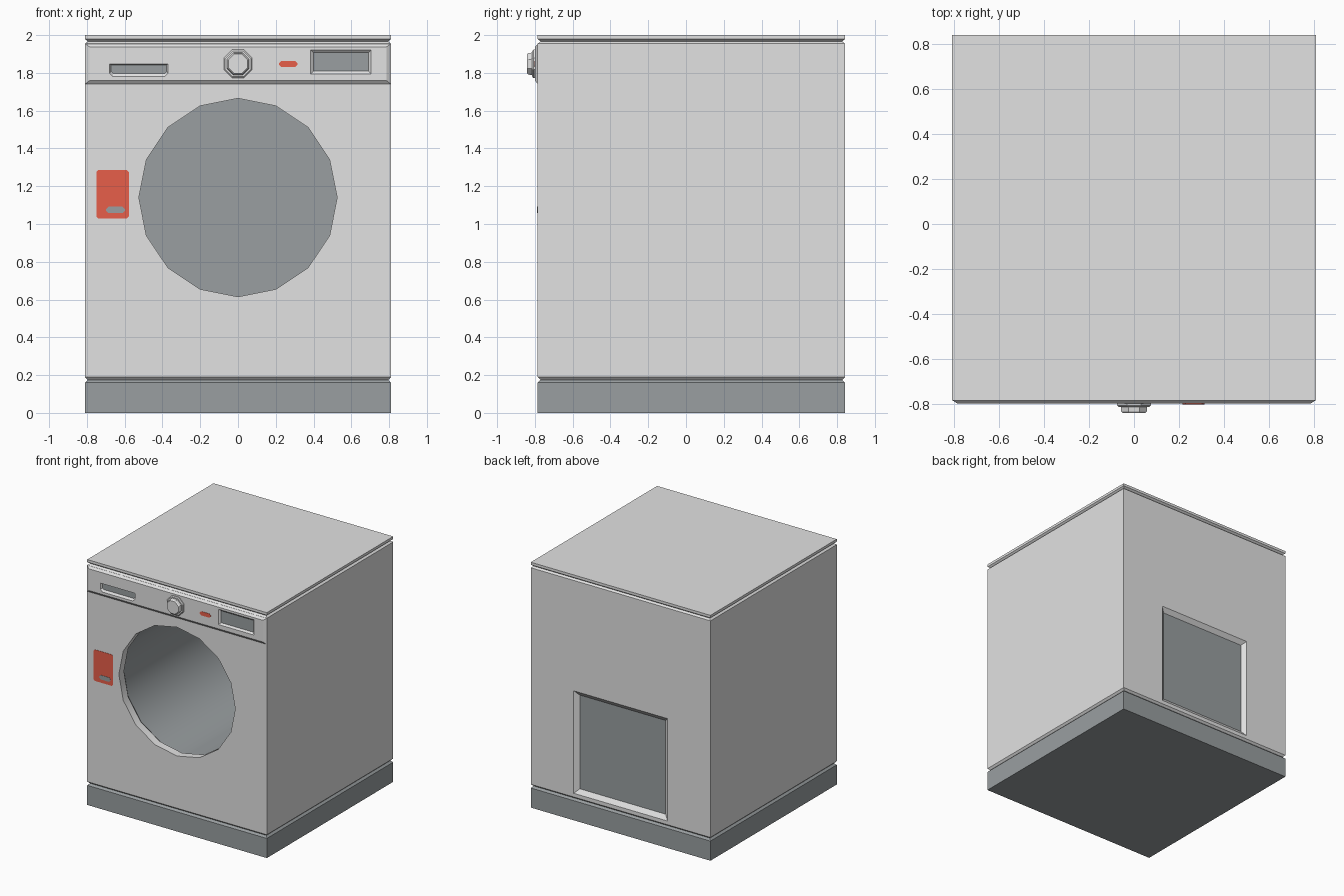
import bpy, bmesh, math

if "Cube" in bpy.data.objects:
    bpy.data.objects.remove(bpy.data.objects["Cube"])


def material(name, rgb):
    m = bpy.data.materials.new(name)
    m.diffuse_color = (*rgb, 1)
    m.use_nodes = True
    m.node_tree.nodes["Principled BSDF"].inputs["Base Color"].default_value = m.diffuse_color
    return m


MATS = [material("casing_white", (0.76, 0.76, 0.76)),
        material("slate_grey", (0.32, 0.345, 0.356)),
        material("accent_red", (0.82, 0.116, 0.07))]
WHITE, GREY, RED = 0, 1, 2


def loft(name, rings, bands, start, end):
    """Skin equal-length rings; bands = colour per band, start/end = cap colours."""
    bm = bmesh.new()
    vs = [[bm.verts.new(p) for p in r] for r in rings]
    n = len(rings[0])
    for a, b, col in zip(vs, vs[1:], bands):
        for i in range(n):
            j = (i + 1) % n
            bm.faces.new((a[i], a[j], b[j], b[i])).material_index = col
    bm.faces.new(vs[0]).material_index = start
    bm.faces.new(vs[-1]).material_index = end
    bmesh.ops.recalc_face_normals(bm, faces=bm.faces)
    me = bpy.data.meshes.new(name)
    bm.to_mesh(me)
    bm.free()
    for m in MATS:
        me.materials.append(m)
    ob = bpy.data.objects.new(name, me)
    bpy.context.collection.objects.link(ob)
    return ob


def flat_rect(z, inset):
    x, y0, y1 = 0.81 - inset, -0.785 + inset, 0.842 - inset
    return [(-x, y0, z), (x, y0, z), (x, y1, z), (-x, y1, z)]


def rect(x0, x1, z0, z1, y, cut_low=0.0, cut_top=0.0):
    """Upright rectangle facing the front, optional cut corners."""
    pts = []
    for x, z, c, sx, sz, order in ((x0, z0, cut_low, 1, 1, 1), (x1, z0, cut_low, -1, 1, -1),
                                   (x1, z1, cut_top, -1, -1, 1), (x0, z1, cut_top, 1, -1, -1)):
        pair = [(x, y, z + sz * c), (x + sx * c, y, z)]
        pts += pair[::order] if c else pair[:1]
    return pts


def circle(r, y, n, cz, turn=0.0):
    return [(r * math.cos(turn + 2 * math.pi * i / n), y,
             cz + r * math.sin(turn + 2 * math.pi * i / n)) for i in range(n)]


def carve(ob, cutters):
    for c in cutters:
        c.hide_render = True
        m = ob.modifiers.new("cut", 'BOOLEAN')
        m.operation, m.solver, m.object = 'DIFFERENCE', 'EXACT', c
    bpy.context.view_layer.update()
    dg = bpy.context.evaluated_depsgraph_get()
    me = bpy.data.meshes.new_from_object(ob.evaluated_get(dg))
    ob.modifiers.clear()
    ob.data = me
    for c in cutters:
        bpy.data.objects.remove(c)


# Cabinet: plinth, lower groove, casing, upper groove, lid
levels = [(0, 0), (0.16, 0), (0.175, 0.015), (0.19, 0), (1.955, 0),
          (1.967, 0.015), (1.979, 0), (2.0, 0)]
cabinet = loft("cabinet", [flat_rect(z, i) for z, i in levels],
               [GREY, GREY] + [WHITE] * 5, GREY, WHITE)

# Drum opening: pale rim, then slightly wider grey drum
drum = [(0.525, -0.9), (0.525, -0.72), (0.54, -0.70), (0.54, 0.5)]
drum_cut = loft("drum_cutter", [circle(r, y, 16, 1.14) for r, y in drum],
                [WHITE, GREY, GREY], WHITE, GREY)

# Service panel recess on the back
back_cut = loft("back_cutter", [rect(-0.423, 0.423, 0.22, 1.055, 0.9),
                                rect(-0.423, 0.423, 0.22, 1.055, 0.842),
                                rect(-0.387, 0.387, 0.256, 1.02, 0.815)],
                [WHITE, WHITE], WHITE, GREY)
carve(cabinet, [drum_cut, back_cut])

# Rounded drum wall, everything else stays faceted
bpy.ops.object.select_all(action='DESELECT')
cabinet.select_set(True)
bpy.context.view_layer.objects.active = cabinet
bpy.ops.object.shade_smooth_by_angle(angle=math.radians(30))

# Control panel with bevelled border
F = -0.80
panel = loft("control_panel", [rect(-0.81, 0.81, 1.74, 1.955, -0.784),
                               rect(-0.785, 0.785, 1.76, 1.937, F)],
             [WHITE], WHITE, WHITE)
# Drawer grip and display recesses
grip_cut = loft("grip_cutter", [rect(-0.68, -0.37, 1.78, 1.848, F - 0.05, 0.018),
                                rect(-0.68, -0.37, 1.78, 1.848, F, 0.018),
                                rect(-0.672, -0.378, 1.797, 1.842, F + 0.012, 0.01)],
                [WHITE, WHITE], WHITE, GREY)
display_cut = loft("display_cutter", [rect(0.385, 0.705, 1.795, 1.92, F - 0.05),
                                      rect(0.385, 0.705, 1.795, 1.92, F),
                                      rect(0.40, 0.69, 1.81, 1.907, F + 0.012)],
                   [WHITE, WHITE], WHITE, GREY)
carve(panel, [grip_cut, display_cut])

# Octagonal selector knob
knob = [(0.081, F + 0.002), (0.081, F - 0.008), (0.074, F - 0.014),
        (0.064, F - 0.014), (0.062, F - 0.034), (0.055, F - 0.042)]
loft("selector_knob", [circle(r, y, 8, 1.848, math.pi / 8) for r, y in knob],
     [WHITE] * 5, WHITE, WHITE)


# Thin coloured plates: start button, label, label mark
def plate(name, x0, x1, z0, z1, y, thick, cut, col):
    loft(name, [rect(x0, x1, z0, z1, y, cut, cut),
                rect(x0, x1, z0, z1, y - thick, cut, cut)], [col], col, col)


plate("start_button", 0.217, 0.315, 1.83, 1.862, F + 0.001, 0.004, 0.012, RED)
plate("side_label", -0.75, -0.578, 1.03, 1.285, -0.784, 0.003, 0.01, RED)
plate("label_mark", -0.70, -0.597, 1.057, 1.092, -0.785, 0.004, 0.014, GREY)
